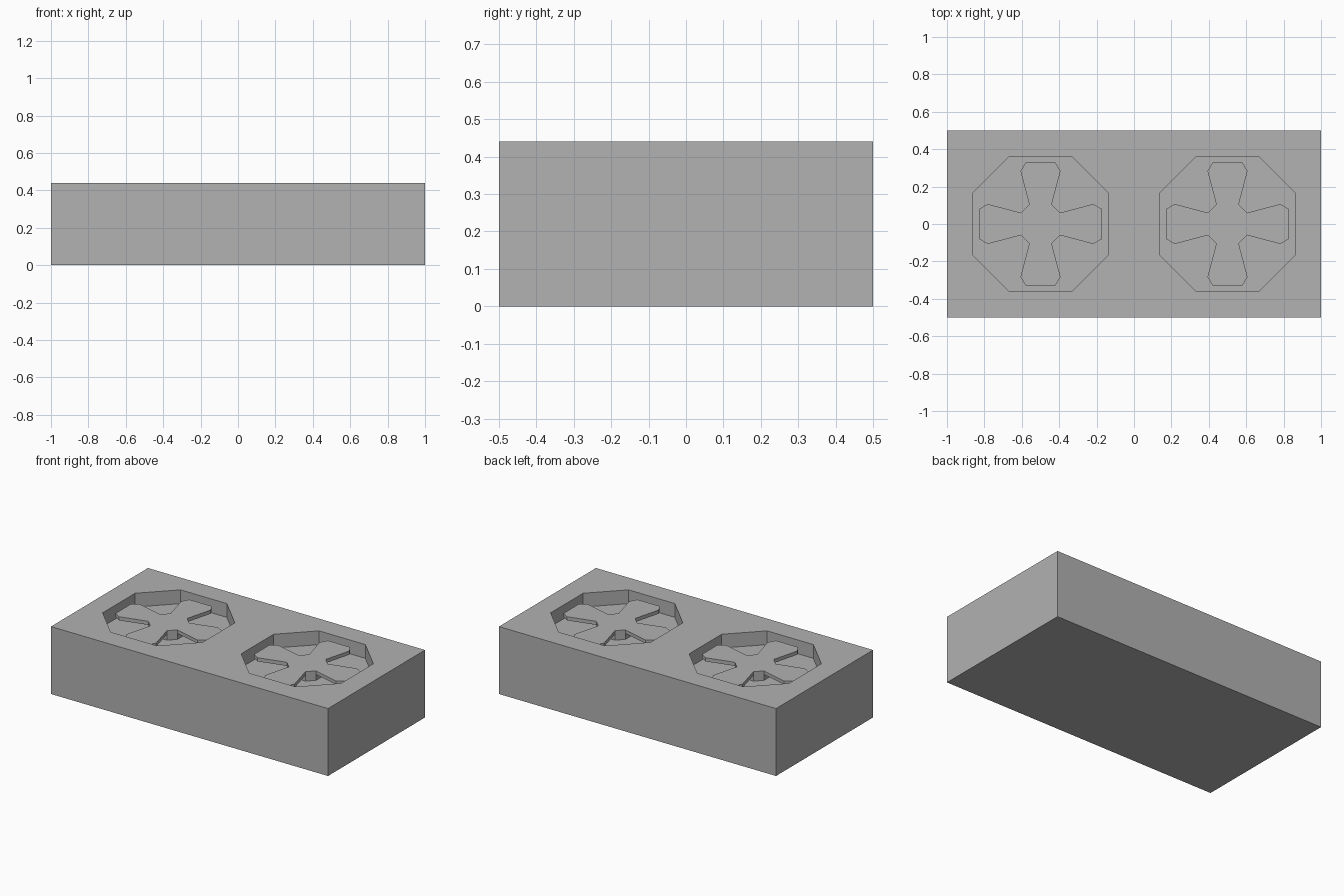
import bpy
import bmesh
from math import cos, sin, pi

cube = bpy.data.objects.get("Cube")
if cube:
    bpy.data.objects.remove(cube, do_unlink=True)

HEIGHT = 0.44
FLOOR = 0.35
FAN_TOP = 0.412
BLADE_BOTTOM = 0.388

grey = bpy.data.materials.new("mid_grey")
grey.use_nodes = True
colour = (0.445, 0.445, 0.445, 1)
grey.diffuse_color = colour
grey.node_tree.nodes["Principled BSDF"].inputs["Base Color"].default_value = colour


def prism(name, outlines, bottom, top, cx=0):
    """Extrude one or more flat outlines upward into a single object."""
    bm = bmesh.new()
    for outline in outlines:
        face = bm.faces.new([bm.verts.new((x + cx, y, bottom)) for x, y in outline])
        new = bmesh.ops.extrude_face_region(bm, geom=[face])["geom"]
        verts = [v for v in new if isinstance(v, bmesh.types.BMVert)]
        bmesh.ops.translate(bm, verts=verts, vec=(0, 0, top - bottom))
    bmesh.ops.recalc_face_normals(bm, faces=bm.faces)
    mesh = bpy.data.meshes.new(name)
    bm.to_mesh(mesh)
    bm.free()
    mesh.materials.append(grey)
    obj = bpy.data.objects.new(name, mesh)
    bpy.context.collection.objects.link(obj)
    return obj


def octagon(reach, half_edge):
    """Chamfered square, counter-clockwise."""
    a, b = reach, half_edge
    return [(a, -b), (a, b), (b, a), (-b, a), (-a, b), (-a, -b), (-b, -a), (b, -a)]


def turned(points, angle):
    c, s = cos(angle), sin(angle)
    return [(x * c - y * s, x * s + y * c) for x, y in points]


# Solid housing
housing = prism("housing", [[(-1, -0.5), (1, -0.5), (1, 0.5), (-1, 0.5)]], 0, HEIGHT)

# Flared blade with clipped outer corners, pointing along x
half_blade = [(0.105, 0.06), (0.283, 0.107), (0.328, 0.08)]
blade = [(x, -y) for x, y in half_blade] + half_blade[::-1]

for side, cx in (("right", -0.5), ("left", 0.5)):
    # Octagonal well cut into the top
    cutter = prism(side + "_well_cutter", [octagon(0.36, 0.167)], FLOOR, HEIGHT + 0.1, cx)
    cutter.hide_render = True
    cut = housing.modifiers.new(side + "_well", 'BOOLEAN')
    cut.operation = 'DIFFERENCE'
    cut.solver = 'EXACT'
    cut.object = cutter
    bpy.context.view_layer.objects.active = housing
    bpy.ops.object.modifier_apply(modifier=cut.name)
    bpy.data.objects.remove(cutter, do_unlink=True)

    # Fan hub standing on the well floor, with four blades
    prism(side + "_fan_hub", [octagon(0.105, 0.06)], FLOOR, FAN_TOP, cx)
    prism(side + "_fan_blades", [turned(blade, i * pi / 2) for i in range(4)],
          BLADE_BOTTOM, FAN_TOP, cx)
